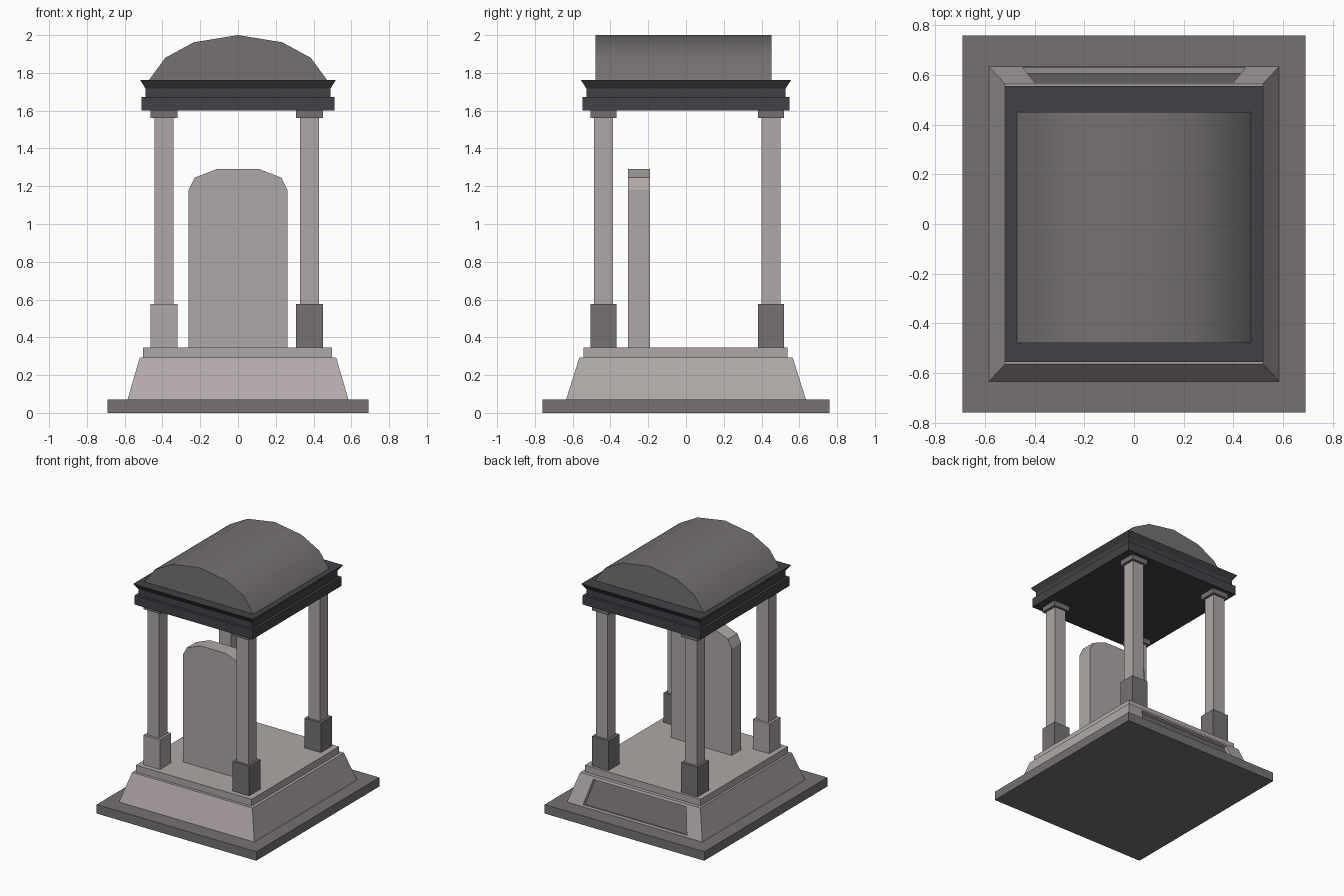
import bpy, bmesh, math

if "Cube" in bpy.data.objects:
    bpy.data.objects.remove(bpy.data.objects["Cube"])


def material(name, rgb):
    m = bpy.data.materials.new(name)
    m.diffuse_color = (*rgb, 1)
    m.use_nodes = True
    m.node_tree.nodes["Principled BSDF"].inputs["Base Color"].default_value = m.diffuse_color
    return m


LIGHT = material("light stone", (0.43, 0.39, 0.385))
PINK = material("pinkish stone", (0.46, 0.405, 0.42))
DARK = material("dark grey stone", (0.18, 0.165, 0.168))
PANEL = material("panel grey", (0.165, 0.15, 0.165))
BLACK = material("charcoal stone", (0.055, 0.053, 0.061))


def finish(name, bm, *mats):
    bmesh.ops.recalc_face_normals(bm, faces=bm.faces)
    me = bpy.data.meshes.new(name)
    bm.to_mesh(me)
    bm.free()
    for m in mats:
        me.materials.append(m)
    ob = bpy.data.objects.new(name, me)
    bpy.context.collection.objects.link(ob)
    return ob


def stack(levels, cx=0, cy=0):
    """Rectangular rings (half x, half y, z) joined from bottom to top."""
    bm = bmesh.new()
    rings = [[bm.verts.new((cx + sx * hx, cy + sy * hy, z))
              for sx, sy in ((-1, -1), (1, -1), (1, 1), (-1, 1))]
             for hx, hy, z in levels]
    for a, b in zip(rings, rings[1:]):
        for i in range(4):
            j = (i + 1) % 4
            bm.faces.new((a[i], a[j], b[j], b[i]))
    bm.faces.new(rings[0][::-1])
    bm.faces.new(rings[-1])
    bmesh.ops.recalc_face_normals(bm, faces=bm.faces)
    return bm


def box(name, hx, hy, z0, z1, mat, cx=0, cy=0):
    return finish(name, stack([(hx, hy, z0), (hx, hy, z1)], cx, cy), mat)


def extruded(name, half_profile, y0, y1, mat):
    """Mirrored x-z outline, pushed along y."""
    pts = half_profile + [(-x, z) for x, z in reversed(half_profile) if x > 0]
    bm = bmesh.new()
    face = bm.faces.new([bm.verts.new((x, y0, z)) for x, z in pts])
    ext = bmesh.ops.extrude_face_region(bm, geom=[face], use_keep_orig=True)
    for v in ext["geom"]:
        if isinstance(v, bmesh.types.BMVert):
            v.co.y = y1
    return finish(name, bm, mat)


# Ground slab
box("base_slab", 0.69, 0.76, 0, 0.07, DARK)

# Sloping plinth with a recessed panel in its back face
bm = stack([(0.585, 0.635, 0.07), (0.52, 0.565, 0.292)])
bm.normal_update()
back = max(bm.faces, key=lambda f: f.normal.y)
front = min(bm.faces, key=lambda f: f.normal.y)
front.material_index = 1
bmesh.ops.inset_individual(bm, faces=[back], thickness=0.026)
for v in back.verts:
    v.co.x *= 0.795
push = back.normal * -0.025
panel = bmesh.ops.extrude_discrete_faces(bm, faces=[back])["faces"][0]
bmesh.ops.translate(bm, verts=panel.verts, vec=push)
panel.material_index = 2
finish("plinth", bm, LIGHT, PINK, PANEL)

# Floor slab
box("floor_slab", 0.50, 0.54, 0.292, 0.345, LIGHT, -0.003, -0.003)

# Four columns; only the front left pedestal is light
for side, x in (("left", -0.392), ("right", 0.379)):
    for end, y in (("front", -0.436), ("back", 0.449)):
        tag = end + "_" + side
        ped = LIGHT if tag == "front_left" else DARK
        box(tag + "_pedestal", 0.071, 0.069, 0.345, 0.577, ped, x, y)
        box(tag + "_shaft", 0.051, 0.05, 0.577, 1.56, LIGHT, x, y)
        box(tag + "_capital", 0.071, 0.069, 1.56, 1.602, DARK, x, y)

# Headstone
extruded("headstone", [(0.262, 0.345), (0.262, 1.18), (0.23, 1.245), (0.11, 1.292)],
         -0.307, -0.19, LIGHT)

# Entablature with flared cornice
finish("entablature", stack([(0.51, 0.548, 1.6), (0.51, 0.548, 1.672),
                             (0.49, 0.528, 1.672), (0.49, 0.528, 1.718),
                             (0.518, 0.556, 1.762)]), BLACK)

# Barrel roof, smooth around the curve
roof = extruded("barrel_roof", [(0.473, 1.76), (0.385, 1.88), (0.234, 1.962), (0, 2.0)],
                -0.48, 0.452, DARK)
bpy.ops.object.select_all(action='DESELECT')
roof.select_set(True)
bpy.context.view_layer.objects.active = roof
bpy.ops.object.shade_smooth_by_angle(angle=math.radians(40))
